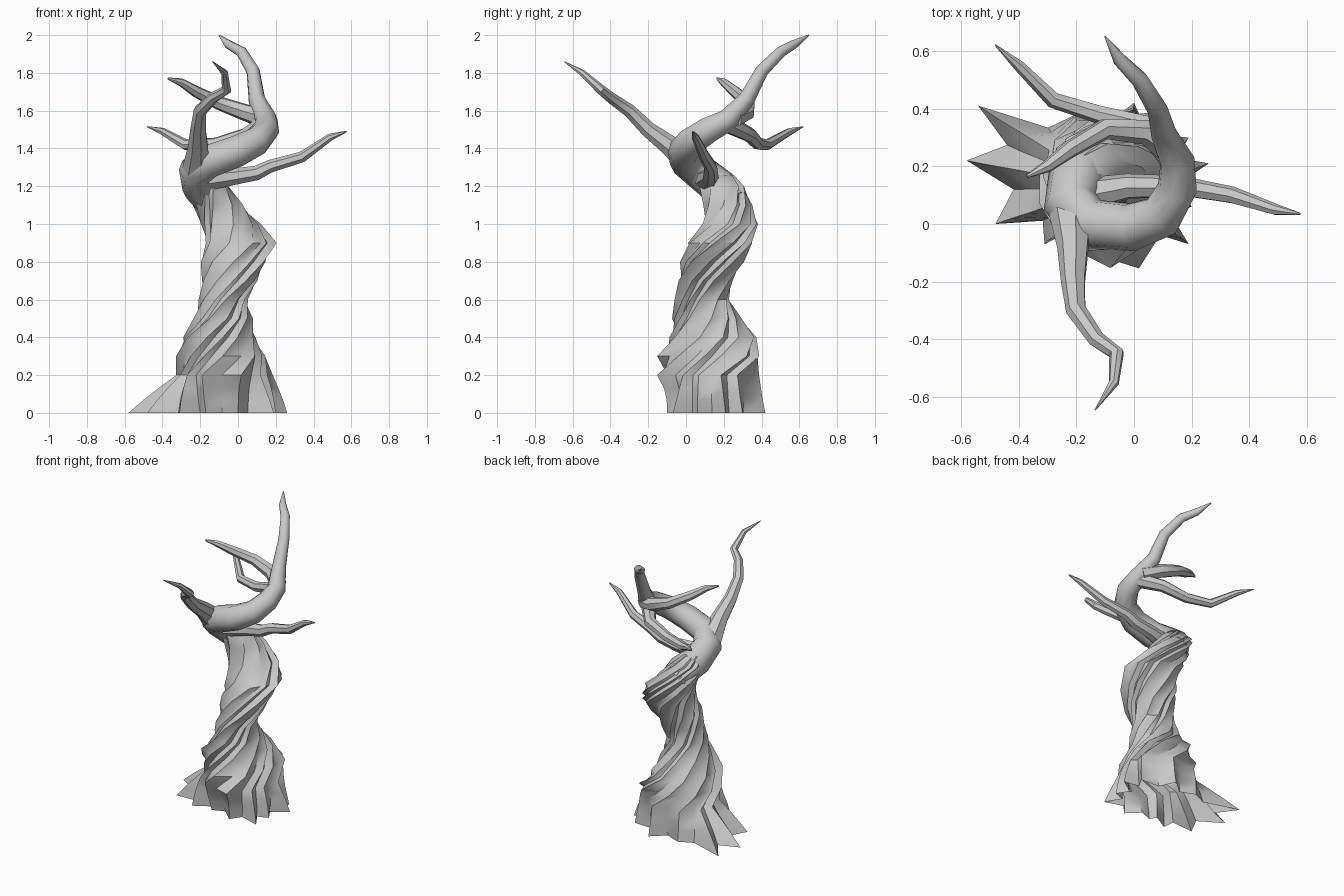
import bpy, bmesh, math, random
from mathutils import Vector

random.seed(4)
cube = bpy.data.objects.get("Cube")
if cube:
    bpy.data.objects.remove(cube)

bark = bpy.data.materials.new("grey_bark")
bark.use_nodes = True
GREY = (0.58, 0.58, 0.58, 1)
bark.diffuse_color = GREY
bark.node_tree.nodes["Principled BSDF"].inputs["Base Color"].default_value = GREY


def loft(name, rings, cap_start=True):
    """Skin a list of equal-length point rings into one smooth-shaded object."""
    bm = bmesh.new()
    loops = [[bm.verts.new(p) for p in ring] for ring in rings]
    n = len(loops[0])
    for low, high in zip(loops, loops[1:]):
        for i in range(n):
            j = (i + 1) % n
            bm.faces.new((low[i], low[j], high[j], high[i]))
    if cap_start:
        bm.faces.new(loops[0][::-1])
    bm.faces.new(loops[-1])
    mesh = bpy.data.meshes.new(name)
    bm.to_mesh(mesh)
    bm.free()
    mesh.materials.append(bark)
    ob = bpy.data.objects.new(name, mesh)
    bpy.context.collection.objects.link(ob)
    bpy.ops.object.select_all(action="DESELECT")
    ob.select_set(True)
    bpy.context.view_layer.objects.active = ob
    bpy.ops.object.shade_smooth_by_angle(angle=math.radians(45))
    return ob


def branch(name, path, sides=7):
    """Tapered tube along (x, y, z, radius) points."""
    pts = [Vector(p[:3]) for p in path]
    rings, side = [], None
    for k, p in enumerate(pts):
        along = (pts[min(k + 1, len(pts) - 1)] - pts[max(k - 1, 0)]).normalized()
        if side is None:
            side = along.orthogonal()
        side = (side - along * side.dot(along)).normalized()
        up = along.cross(side)
        rings.append([p + path[k][3] * (side * math.cos(a) + up * math.sin(a))
                      for a in (math.tau * i / sides for i in range(sides))])
    return loft(name, rings)


# Root outline: pointed tips with pulled-in valleys between them
CENTRE = Vector((-0.08, 0.15))
tips = [Vector(t) for t in (
    (-0.54, 0.41), (-0.58, 0.22), (-0.48, 0.0), (-0.31, -0.07), (-0.17, -0.05),
    (0.0, -0.1), (0.19, -0.07), (0.2, 0.06), (0.26, 0.21), (0.19, 0.3),
    (0.0, 0.42), (-0.2, 0.38))]
base = []
for i, tip in enumerate(tips):
    following = tips[(i + 1) % len(tips)]
    base += [tip, CENTRE + ((tip + following) / 2 - CENTRE) * 0.75]
angles = [math.atan2(*(p - CENTRE).yx) for p in base]

# Bark ridges follow the twisting columns; one strong ridge spirals up the front
ridge = [(0.05 if i % 2 == 0 else -0.08) + random.uniform(-0.05, 0.05)
         for i in range(len(base))]
spiral = [0.28 * math.exp(-(math.remainder(a - math.pi, math.tau) / 0.4) ** 2)
          for a in angles]

# Trunk sections: height, centre x, centre y, half width, half depth
sections = [
    (0.0, -0.08, 0.14, 0.26, 0.24), (0.07, -0.08, 0.14, 0.26, 0.24),
    (0.13, -0.08, 0.14, 0.25, 0.24), (0.2, -0.08, 0.14, 0.24, 0.23),
    (0.3, -0.09, 0.15, 0.215, 0.22), (0.4, -0.1, 0.15, 0.18, 0.2),
    (0.5, -0.08, 0.12, 0.15, 0.16), (0.6, -0.08, 0.1, 0.125, 0.125),
    (0.7, -0.05, 0.11, 0.14, 0.135), (0.8, -0.03, 0.14, 0.155, 0.16),
    (0.9, 0.0, 0.18, 0.16, 0.17), (1.0, -0.05, 0.23, 0.145, 0.14),
    (1.1, -0.11, 0.22, 0.13, 0.12), (1.2, -0.17, 0.19, 0.115, 0.115),
    (1.26, -0.19, 0.17, 0.07, 0.08)]
# Knots: position, outward push, spread
knots = [((-0.03, -0.08, 0.26), 0.09, 0.12), ((0.09, 0.33, 0.3), 0.06, 0.14)]

trunk = []
for z, cx, cy, rx, ry in sections:
    twist = 4.5 * max(0, z - 0.2)
    rooted = max(0, 1 - z / 0.2)
    strength = min(1, max(0, (z - 0.2) / 0.2)) * min(1, max(0, (1.25 - z) / 0.3))
    ring = []
    for i, a in enumerate(angles):
        grow = 1 + ridge[i] + spiral[i] * strength
        out = Vector((math.cos(a + twist), math.sin(a + twist), 0))
        p = Vector((cx + rx * grow * out.x, cy + ry * grow * out.y, z))
        for spot, push, spread in knots:
            p += out * push * math.exp(-((p - Vector(spot)).length / spread) ** 2)
        ring.append(p.lerp(Vector((base[i].x, base[i].y, z)), rooted))
    trunk.append(ring)
loft("trunk", trunk, cap_start=False)

# Main limb curls around the front and rises at the back
branch("main_limb", [
    (-0.12, 0.25, 1.1, 0.09), (-0.2, 0.17, 1.2, 0.1), (-0.22, 0.07, 1.28, 0.095),
    (-0.15, 0.0, 1.335, 0.09), (-0.01, -0.01, 1.385, 0.085), (0.1, 0.03, 1.44, 0.077),
    (0.15, 0.12, 1.5, 0.07), (0.15, 0.22, 1.55, 0.06), (0.1, 0.32, 1.66, 0.045),
    (0.08, 0.4, 1.81, 0.036), (0.02, 0.5, 1.91, 0.03), (-0.05, 0.57, 1.95, 0.024),
    (-0.1, 0.65, 2.0, 0.003)], 9)

# Side branches
branch("front_branch", [
    (-0.22, 0.06, 1.28, 0.08), (-0.21, -0.08, 1.41, 0.056), (-0.21, -0.2, 1.5, 0.043),
    (-0.2, -0.3, 1.6, 0.036), (-0.13, -0.4, 1.67, 0.03), (-0.06, -0.45, 1.71, 0.027),
    (-0.07, -0.55, 1.8, 0.018), (-0.135, -0.645, 1.86, 0.002)])
branch("left_branch", [
    (-0.18, 0.1, 1.23, 0.06), (-0.02, 0.13, 1.25, 0.045), (0.1, 0.13, 1.27, 0.04),
    (0.17, 0.13, 1.305, 0.035), (0.34, 0.1, 1.355, 0.03), (0.49, 0.05, 1.46, 0.02),
    (0.575, 0.035, 1.49, 0.004)])
branch("back_branch", [
    (0.14, 0.22, 1.53, 0.05), (0.04, 0.34, 1.47, 0.04), (-0.12, 0.38, 1.425, 0.033),
    (-0.28, 0.43, 1.42, 0.029), (-0.4, 0.55, 1.49, 0.02), (-0.48, 0.62, 1.515, 0.003)])
branch("right_branch", [
    (0.14, 0.25, 1.56, 0.055), (0.04, 0.32, 1.59, 0.046), (-0.1, 0.33, 1.64, 0.037),
    (-0.22, 0.26, 1.7, 0.031), (-0.3, 0.2, 1.75, 0.022), (-0.37, 0.165, 1.77, 0.006)])
